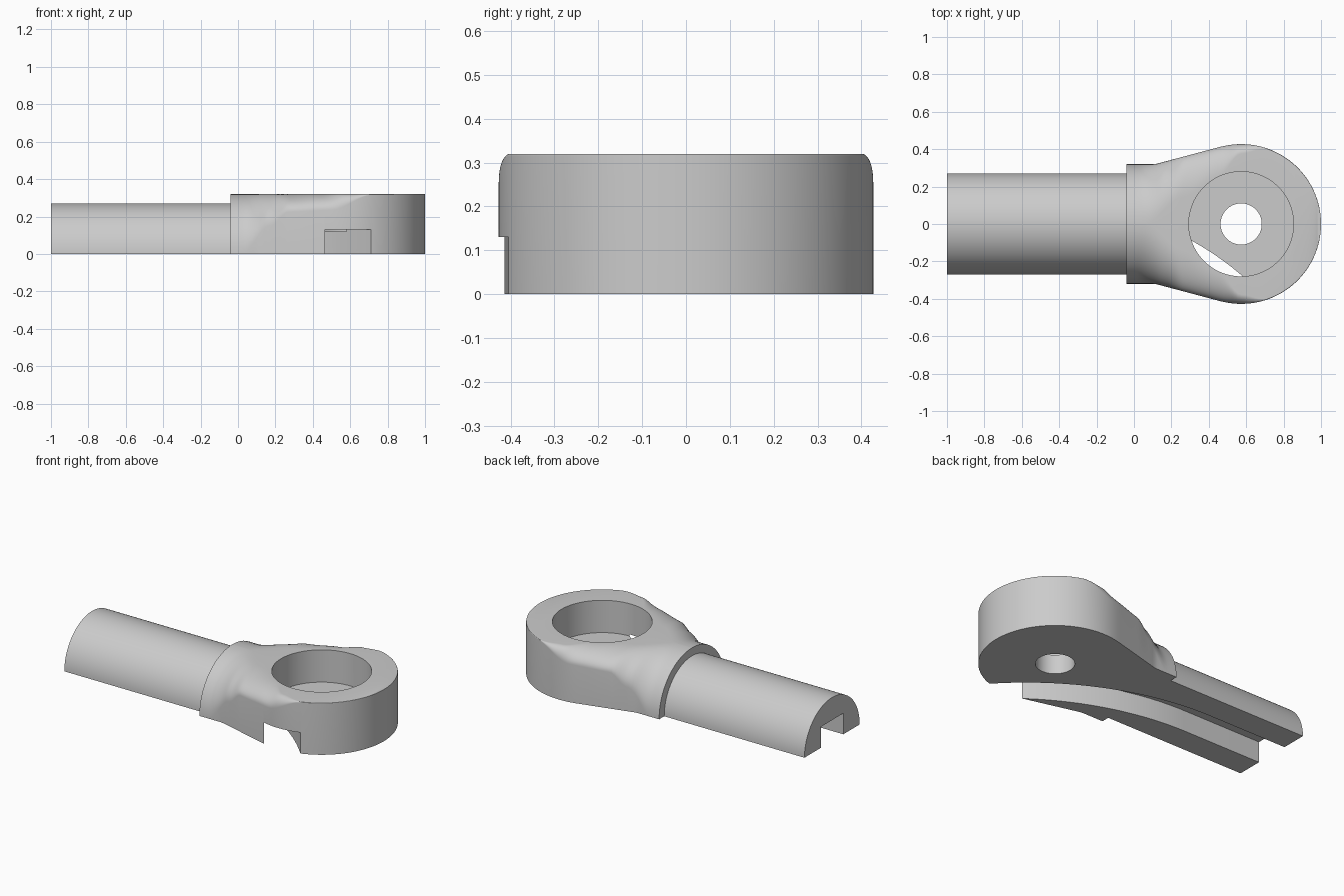
import bpy, bmesh
from math import sin, cos, pi, sqrt, radians

cube = bpy.data.objects.get("Cube")
if cube:
    bpy.data.objects.remove(cube, do_unlink=True)

EYE_X, EYE_R, TOP = 0.573, 0.427, 0.32
ROD_R, COLLAR_X = 0.27, -0.04

grey = bpy.data.materials.new("light_grey")
grey.use_nodes = True
grey.diffuse_color = (0.6, 0.6, 0.6, 1)
grey.node_tree.nodes["Principled BSDF"].inputs["Base Color"].default_value = (0.6, 0.6, 0.6, 1)


def loft(name, rings):
    """Skin a row of closed rings and cap both ends."""
    bm = bmesh.new()
    rows = [[bm.verts.new(p) for p in ring] for ring in rings]
    n = len(rows[0])
    for a, b in zip(rows, rows[1:]):
        for i in range(n):
            j = (i + 1) % n
            bm.faces.new((a[i], a[j], b[j], b[i]))
    bm.faces.new(rows[0])
    bm.faces.new(rows[-1])
    bmesh.ops.recalc_face_normals(bm, faces=bm.faces)
    mesh = bpy.data.meshes.new(name)
    bm.to_mesh(mesh)
    bm.free()
    mesh.materials.append(grey)
    ob = bpy.data.objects.new(name, mesh)
    bpy.context.collection.objects.link(ob)
    return ob


def cylinder(name, r, z0, z1):
    ring = [(EYE_X + r * cos(2 * pi * i / 96), r * sin(2 * pi * i / 96)) for i in range(96)]
    return loft(name, [[(x, y, z) for x, y in ring] for z in (z0, z1)])


def section(x, w, wall, flat, steps=14):
    """Upright sides, elliptical shoulders and a flat crown."""
    half = []
    for i in range(steps + 1):
        a = pi / 2 * i / steps
        half.append((flat + (w - flat) * cos(a), wall + (TOP - wall) * sin(a)))
    pts = [(w, 0)] + half
    pts += [(-y, z) for y, z in reversed(pts)]
    return [(x, y, z) for y, z in pts]


def blend(x, table):
    """Smoothly interpolated value along the length."""
    if x <= table[0][0]:
        return table[0][1]
    for (x0, v0), (x1, v1) in zip(table, table[1:]):
        if x <= x1:
            t = (x - x0) / (x1 - x0)
            return v0 + (v1 - v0) * t * t * (3 - 2 * t)
    return table[-1][1]


def half_width(x):
    if x > EYE_X - EYE_R * sin(radians(14.9)):
        return sqrt(max(EYE_R ** 2 - (x - EYE_X) ** 2, 0.000004))
    return max(0.32, 0.413 + 0.266 * (x - 0.463))


# Half-round rod
arc = [pi * i / 48 for i in range(49)]
rod = loft("rod", [[(x, ROD_R * cos(a), ROD_R * sin(a)) for a in arc] for x in (-1, COLLAR_X)])

# Collar, neck and eye as one lofted body
WALL = [(0.02, 0.005), (0.17, 0.15), (0.27, 0.225), (0.5, 0.235), (0.72, 0.316)]
FLAT = [(0.05, 0.0), (0.26, 0.4), (0.45, 0.62), (0.573, 0.88), (0.72, 0.99)]
xs = [COLLAR_X + 0.5 * i / 25 for i in range(26)]
xs += [EYE_X - EYE_R * cos(a) for a in [pi * i / 72 for i in range(72 + 1)]
       if EYE_X - EYE_R * cos(a) > 0.47]
rings = []
for x in xs:
    w = half_width(x)
    rings.append(section(x, w, blend(x, WALL), max(w * blend(x, FLAT), 0.001)))
body = loft("eye_body", rings)


# Cutters: bore, pin hole and the curved cable channel
def wall_points(y0, radius, bend, end, steps=40):
    pts = [(-1.1, y0)]
    for i in range(steps + 1):
        d = (end - bend) * i / steps
        pts.append((bend + d, y0 - radius + sqrt(radius ** 2 - d * d)))
    return pts


BEND = -0.465
inner = wall_points(-0.11, 1.58, BEND, 0.6)
outer = wall_points(0.11, 1.6, BEND, 0.85)
outline = inner + outer[::-1]
channel = loft("channel_cutter", [[(x, y, z) for x, y in outline] for z in (-0.1, 0.13)])
bore = cylinder("bore_cutter", 0.28, 0.12, 0.5)
pin = cylinder("pin_cutter", 0.11, -0.1, 0.5)


def cut(ob, cutters):
    bpy.context.view_layer.objects.active = ob
    for c in cutters:
        mod = ob.modifiers.new(c.name, 'BOOLEAN')
        mod.operation = 'DIFFERENCE'
        mod.solver = 'EXACT'
        mod.object = c
        bpy.ops.object.modifier_apply(modifier=mod.name)


cut(rod, [channel])
cut(body, [bore, pin, channel])
for c in (channel, bore, pin):
    bpy.data.objects.remove(c, do_unlink=True)

# Smooth rounds, crisp edges
for ob in (rod, body):
    bpy.ops.object.select_all(action='DESELECT')
    ob.select_set(True)
    bpy.context.view_layer.objects.active = ob
    bpy.ops.object.shade_smooth_by_angle(angle=radians(30))
